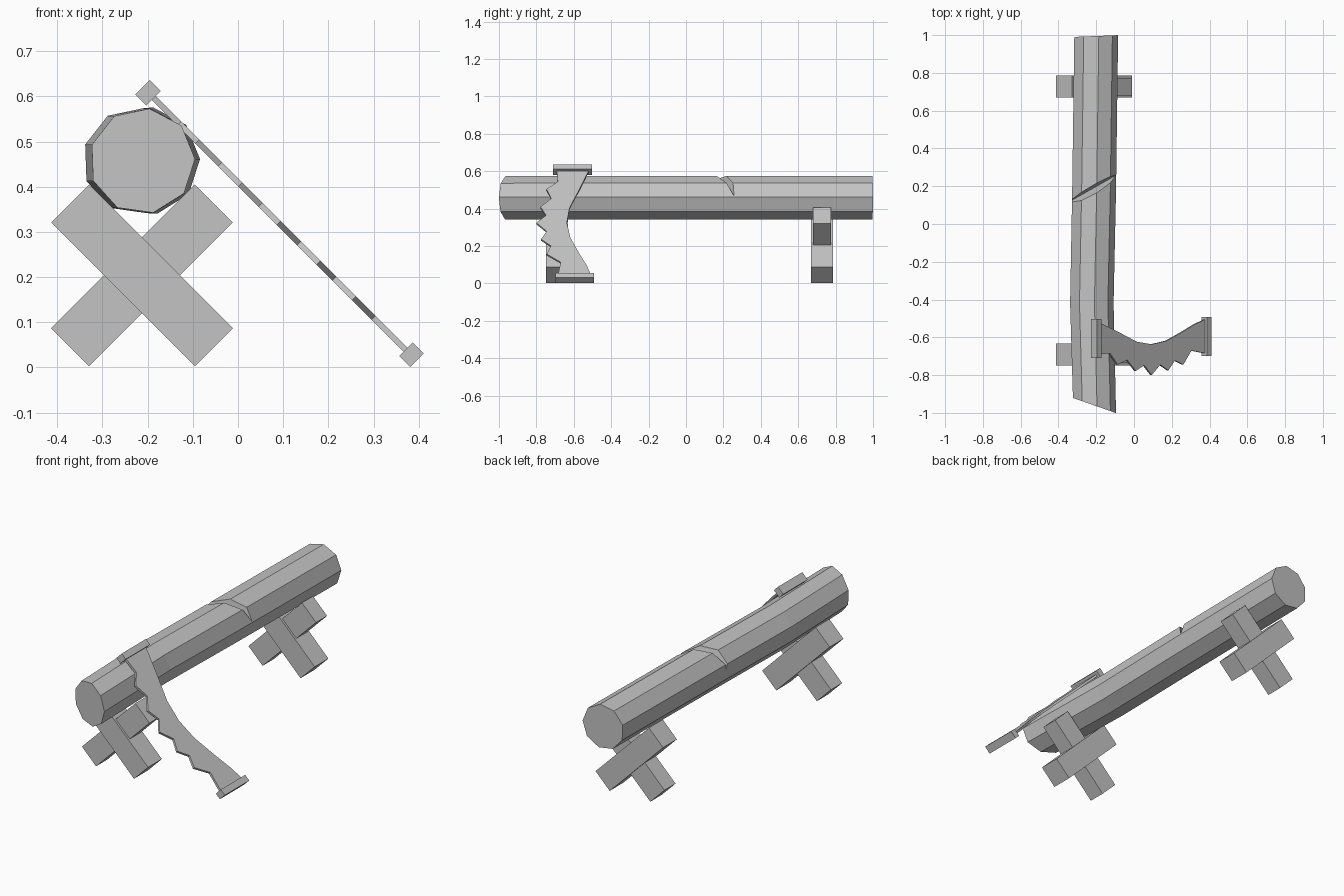
import bpy, bmesh
from math import radians, sin, cos
from mathutils import Vector, Matrix

cube = bpy.data.objects.get("Cube")
if cube:
    bpy.data.objects.remove(cube)

grey = bpy.data.materials.new("plain_grey")
grey.use_nodes = True
colour = (0.55, 0.55, 0.55, 1)
grey.diffuse_color = colour
grey.node_tree.nodes["Principled BSDF"].inputs["Base Color"].default_value = colour


def make_object(name, bm):
    bmesh.ops.recalc_face_normals(bm, faces=bm.faces)
    mesh = bpy.data.meshes.new(name)
    bm.to_mesh(mesh)
    bm.free()
    mesh.materials.append(grey)
    obj = bpy.data.objects.new(name, mesh)
    bpy.context.collection.objects.link(obj)
    return obj


def box(name, size, centre, tilt=0):
    bm = bmesh.new()
    bmesh.ops.create_cube(bm, size=1)
    place = Matrix.Translation(centre) @ Matrix.Rotation(radians(tilt), 4, 'Y')
    bm.transform(place @ Matrix.Diagonal((*size, 1)))
    return make_object(name, bm)


def prism(name, points, depth):
    """Extrude a closed outline of 3D points along a vector."""
    bm = bmesh.new()
    face = bm.faces.new([bm.verts.new(p) for p in points])
    new = bmesh.ops.extrude_face_region(bm, geom=[face])["geom"]
    bmesh.ops.translate(bm, vec=depth,
                        verts=[v for v in new if isinstance(v, bmesh.types.BMVert)])
    return make_object(name, bm)


# Log: nine-sided, slightly bent, with slanted ends
SIDES = 9
LOG_Z = 0.457
# ring values: y, centre x, radius, slant of the ring along x
rings = [(-0.96, -0.212, 0.117, -0.35), (-0.42, -0.226, 0.118, 0),
         (0.18, -0.214, 0.119, 0), (0.995, -0.203, 0.119, 0.04)]
bm = bmesh.new()
loops = []
for y, cx, r, slant in rings:
    loop = []
    for i in range(SIDES):
        a = radians(2 + 40 * i)
        loop.append(bm.verts.new((cx + r * cos(a), y + slant * r * cos(a),
                                  LOG_Z + r * sin(a))))
    loops.append(loop)
for low, high in zip(loops, loops[1:]):
    for i in range(SIDES):
        j = (i + 1) % SIDES
        bm.faces.new((low[i], low[j], high[j], high[i]))
bm.faces.new(loops[0])
bm.faces.new(loops[-1])
log = make_object("log", bm)

# Diagonal saw cut across the top of the log
along = Vector((0.23, 0.13, 0))
start = Vector((-0.215, 0.18, 0)) - along
cutter = prism("cut_wedge", [start + Vector(p) for p in
               [(0, 0.01, 0.465), (0, -0.034, 0.6), (0, 0.03, 0.6)]], along * 2)
cutter.hide_render = True
cutter.hide_viewport = True
cut = log.modifiers.new("saw_cut", 'BOOLEAN')
cut.operation = 'DIFFERENCE'
cut.solver = 'EXACT'
cut.object = cutter

# Crossed stands
for side, y in (("front", -0.69), ("back", 0.727)):
    centre = (-0.2125, y, 0.204)
    box(side + "_stand_main_beam", (0.45, 0.117, 0.119), centre, 45)
    box(side + "_stand_cross_beam", (0.45, 0.094, 0.119), centre, -45)

# Saw leaning on the log: blade outline as x, y on the sloping plane
back_edge = [(0.375, -0.505), (0.32, -0.53), (0.25, -0.573), (0.17, -0.618),
             (0.09, -0.637), (0.01, -0.623), (-0.08, -0.575), (-0.19, -0.52)]
teeth = [(-0.19, -0.69), (-0.13, -0.685), (-0.09, -0.745), (-0.04, -0.72),
         (0.005, -0.778), (0.05, -0.748), (0.09, -0.8), (0.135, -0.745),
         (0.178, -0.775), (0.213, -0.722), (0.257, -0.745), (0.3, -0.67),
         (0.375, -0.685)]
normal = Vector((1, 0, 1)).normalized()
prism("saw_blade", [Vector((x, y, 0.41 - x)) - normal * 0.006
                    for x, y in back_edge + teeth], normal * 0.012)
box("saw_upper_grip", (0.034, 0.207, 0.045), (-0.199, -0.607, 0.608), 45)
box("saw_lower_grip", (0.034, 0.207, 0.042), (0.384, -0.595, 0.028), 45)
